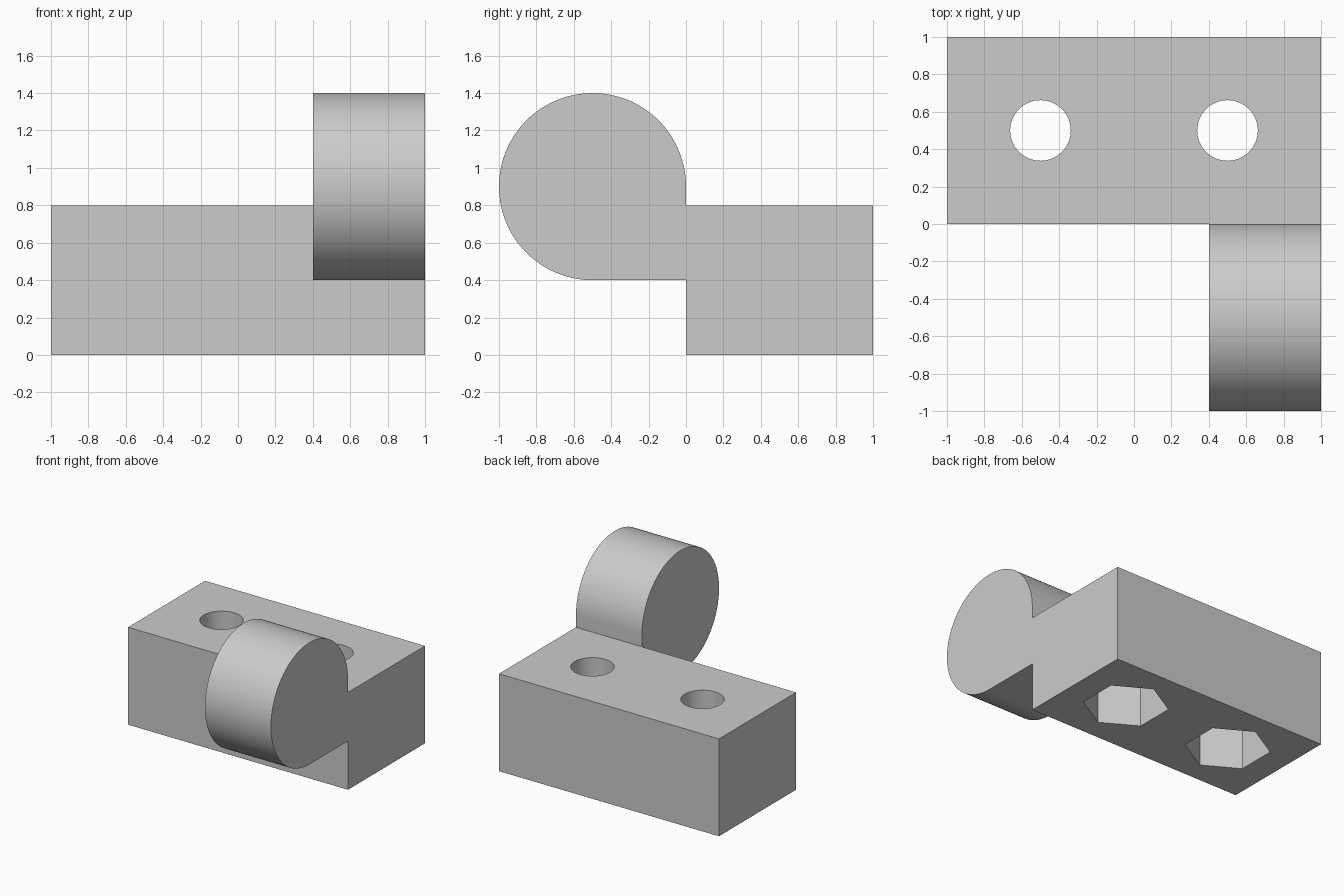
import bpy
import bmesh
from math import cos, sin, pi
from mathutils import Matrix, Vector

cube = bpy.data.objects.get("Cube")
if cube:
    bpy.data.objects.remove(cube, do_unlink=True)

grey = bpy.data.materials.new("light_grey")
grey.use_nodes = True
grey.diffuse_color = (0.6, 0.6, 0.6, 1)
grey.node_tree.nodes["Principled BSDF"].inputs["Base Color"].default_value = (0.6, 0.6, 0.6, 1)


def prism(name, outline, depth, matrix):
    """Extrude a 2D outline along local z, then place it with a matrix."""
    bm = bmesh.new()
    face = bm.faces.new([bm.verts.new((u, v, 0)) for u, v in outline])
    new = bmesh.ops.extrude_face_region(bm, geom=[face])["geom"]
    bmesh.ops.translate(bm, vec=(0, 0, depth),
                        verts=[g for g in new if isinstance(g, bmesh.types.BMVert)])
    bm.transform(matrix)
    bmesh.ops.recalc_face_normals(bm, faces=bm.faces)
    mesh = bpy.data.meshes.new(name)
    bm.to_mesh(mesh)
    bm.free()
    mesh.materials.append(grey)
    obj = bpy.data.objects.new(name, mesh)
    bpy.context.collection.objects.link(obj)
    return obj


def arc(u, v, radius, start, sweep, steps):
    angles = [start + sweep * i / steps for i in range(steps + 1)]
    return [(u + radius * cos(a), v + radius * sin(a)) for a in angles]


def polygon(radius, sides):
    return arc(0, 0, radius, pi / 2, 2 * pi, sides)[:-1]


def combine(target, other, operation):
    """Apply a boolean and remove the helper object."""
    mod = target.modifiers.new(operation, 'BOOLEAN')
    mod.operation, mod.solver, mod.object = operation, 'EXACT', other
    bpy.context.view_layer.objects.active = target
    bpy.ops.object.modifier_apply(modifier=mod.name)
    bpy.data.objects.remove(other, do_unlink=True)


def upright(x, y, z):
    return Matrix.Translation((x, y, z))


def along_x(x, y, z):
    """Local u, v, depth become world y, z, x."""
    return Matrix.Translation((x, y, z)) @ Matrix(
        ((0, 0, 1, 0), (1, 0, 0, 0), (0, 1, 0, 0), (0, 0, 0, 1)))


# Mounting block
body = prism("hinge_body", [(-1, 0), (1, 0), (1, 1), (-1, 1)], 0.8, upright(0, 0, 0))

# Hinge knuckle, rounded above and in front, square below at the block
knuckle = prism("knuckle", arc(-0.5, 0.9, 0.5, 0, 1.5 * pi, 96) + [(0, 0.4)],
                0.6, along_x(0.4, 0, 0))
combine(body, knuckle, 'UNION')

# Bolt holes with hexagonal nut pockets underneath
for x in (-0.5, 0.5):
    combine(body, prism("bolt_cutter", polygon(0.162, 64), 1, upright(x, 0.5, -0.1)), 'DIFFERENCE')
    combine(body, prism("nut_cutter", polygon(0.325, 6), 0.5, upright(x, 0.5, -0.1)), 'DIFFERENCE')

# Pin hole with a wide counterbore on the left side
combine(body, prism("pin_cutter", polygon(0.127, 64), 0.8, along_x(0.3, -0.5, 0.92)), 'DIFFERENCE')
combine(body, prism("bore_cutter", polygon(0.352, 96), 0.4, along_x(0.7, -0.5, 0.92)), 'DIFFERENCE')

bpy.ops.object.select_all(action='DESELECT')
body.select_set(True)
bpy.context.view_layer.objects.active = body
bpy.ops.object.shade_smooth_by_angle(angle=pi / 6)
